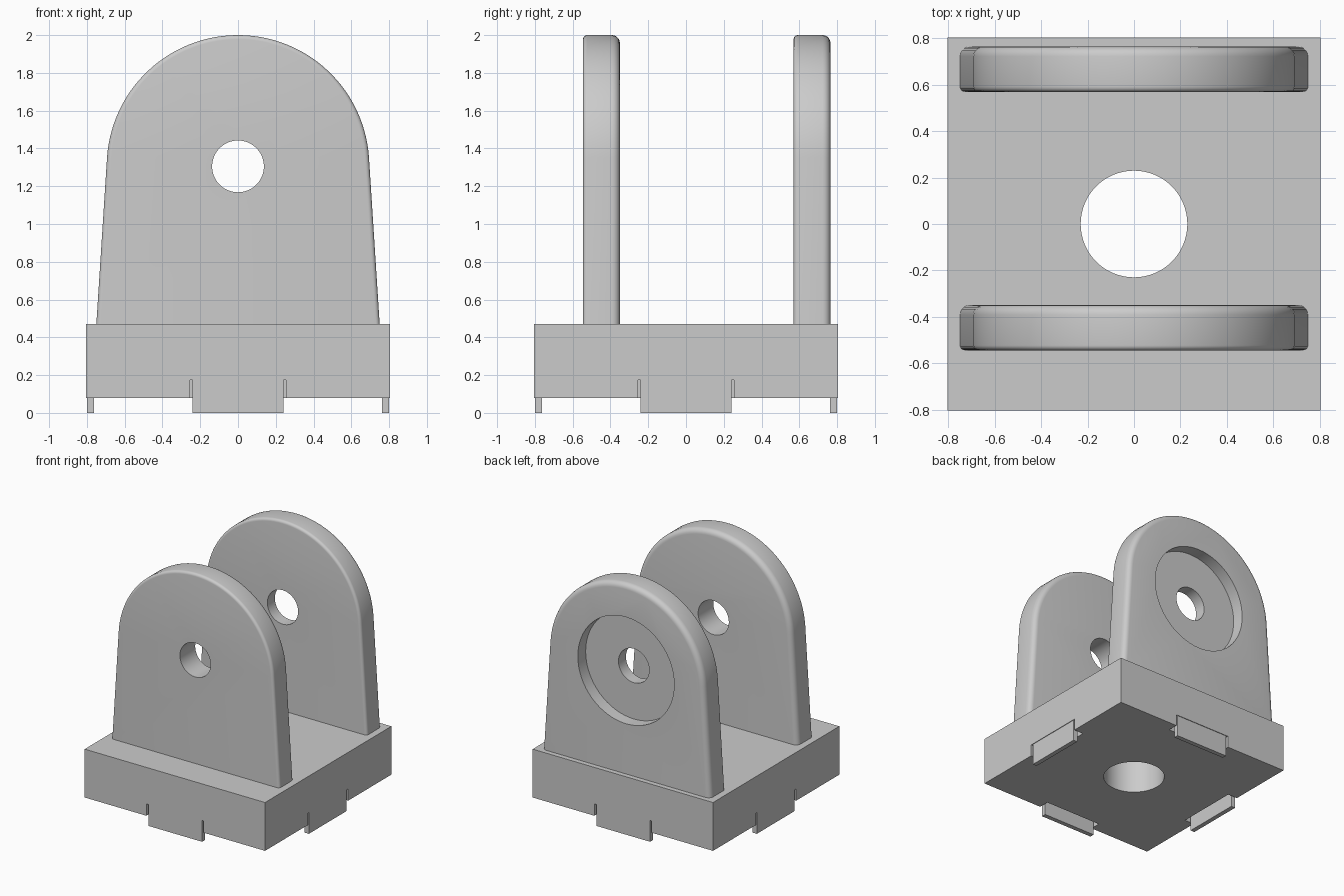
import bpy, bmesh, math
from mathutils import Matrix

cube = bpy.data.objects.get("Cube")
if cube:
    bpy.data.objects.remove(cube)

grey = bpy.data.materials.new("plain grey")
grey.use_nodes = True
colour = (0.6, 0.6, 0.6, 1)
grey.diffuse_color = colour
grey.node_tree.nodes["Principled BSDF"].inputs["Base Color"].default_value = colour

HALF = 0.805            # half width of the base
BASE_TOP = 0.47
PIVOT = 1.305           # height of the pin hole
LUG_R = 0.695


def add_object(name, bm):
    bmesh.ops.recalc_face_normals(bm, faces=bm.faces)
    mesh = bpy.data.meshes.new(name)
    bm.to_mesh(mesh)
    bm.free()
    mesh.materials.append(grey)
    obj = bpy.data.objects.new(name, mesh)
    bpy.context.collection.objects.link(obj)
    return obj


def box(name, x0, x1, y0, y1, z0, z1):
    bm = bmesh.new()
    bmesh.ops.create_cube(bm, size=1)
    bmesh.ops.scale(bm, vec=(x1 - x0, y1 - y0, z1 - z0), verts=bm.verts)
    bmesh.ops.translate(bm, vec=((x0 + x1) / 2, (y0 + y1) / 2, (z0 + z1) / 2), verts=bm.verts)
    return add_object(name, bm)


def cylinder(name, radius, length, centre, along_y=False):
    bm = bmesh.new()
    turn = Matrix.Rotation(math.pi / 2, 4, 'X') if along_y else Matrix.Identity(4)
    bmesh.ops.create_cone(bm, cap_ends=True, segments=64, radius1=radius, radius2=radius,
                          depth=length, matrix=Matrix.Translation(centre) @ turn)
    return add_object(name, bm)


def activate(obj):
    bpy.ops.object.select_all(action='DESELECT')
    obj.select_set(True)
    bpy.context.view_layer.objects.active = obj


def cut(obj, cutter):
    mod = obj.modifiers.new("cut", 'BOOLEAN')
    mod.operation = 'DIFFERENCE'
    mod.solver = 'EXACT'
    mod.object = cutter
    activate(obj)
    bpy.ops.object.modifier_apply(modifier=mod.name)
    bpy.data.objects.remove(cutter)


def smooth(obj):
    activate(obj)
    bpy.ops.object.shade_smooth_by_angle(angle=math.radians(30))


def lug(name, y0, y1):
    # Round-topped, slightly tapering upright
    bm = bmesh.new()
    start = math.radians(3.8)
    steps = 56
    pts = [(0.75, BASE_TOP)]
    for i in range(steps + 1):
        a = start + (math.pi - 2 * start) * i / steps
        pts.append((LUG_R * math.cos(a), PIVOT + LUG_R * math.sin(a)))
    pts.append((-0.75, BASE_TOP))
    face = bm.faces.new([bm.verts.new((x, y0, z)) for x, z in pts])
    ext = bmesh.ops.extrude_face_region(bm, geom=[face], use_keep_orig=True)
    moved = [v for v in ext["geom"] if isinstance(v, bmesh.types.BMVert)]
    bmesh.ops.translate(bm, vec=(0, y1 - y0, 0), verts=moved)
    bmesh.ops.recalc_face_normals(bm, faces=bm.faces)
    # Rounded rims: small at the front, larger at the back
    for y, radius in ((y0, 0.022), (y1, 0.042)):
        rim = [e for e in bm.edges
               if all(abs(v.co.y - y) < 1e-5 for v in e.verts)
               and any(v.co.z > BASE_TOP + 0.01 for v in e.verts)]
        bmesh.ops.bevel(bm, geom=rim, offset=radius, offset_type='OFFSET',
                        segments=5, profile=0.5, affect='EDGES')
    obj = add_object(name, bm)
    cut(obj, cylinder("pin_cutter", 0.137, 1, (0, (y0 + y1) / 2, PIVOT), True))
    return obj


# Base block with a central bore
base = box("base", -HALF, HALF, -HALF, HALF, 0.08, BASE_TOP)
cut(base, cylinder("bore_cutter", 0.23, 2, (0, 0, 0.3)))

# Clip notches and tabs on the four sides
for i, side in enumerate(("front", "left", "back", "right")):
    turn = Matrix.Rotation(i * math.pi / 2, 4, 'Z')
    notch = box("notch_cutter", -0.255, 0.255, -0.9, -0.72, 0, 0.175)
    notch.data.transform(turn)
    cut(base, notch)
    tab = box(side + "_clip_tab", -0.24, 0.24, -0.8, -0.763, 0, 0.175)
    tab.data.transform(turn)
smooth(base)

# Uprights, the back one with a round recess on its outer face
front_lug = lug("front_lug", -0.545, -0.35)
back_lug = lug("back_lug", 0.57, 0.765)
cut(back_lug, cylinder("recess_cutter", 0.43, 0.2, (0, 0.765, PIVOT), True))
for obj in (front_lug, back_lug):
    smooth(obj)
